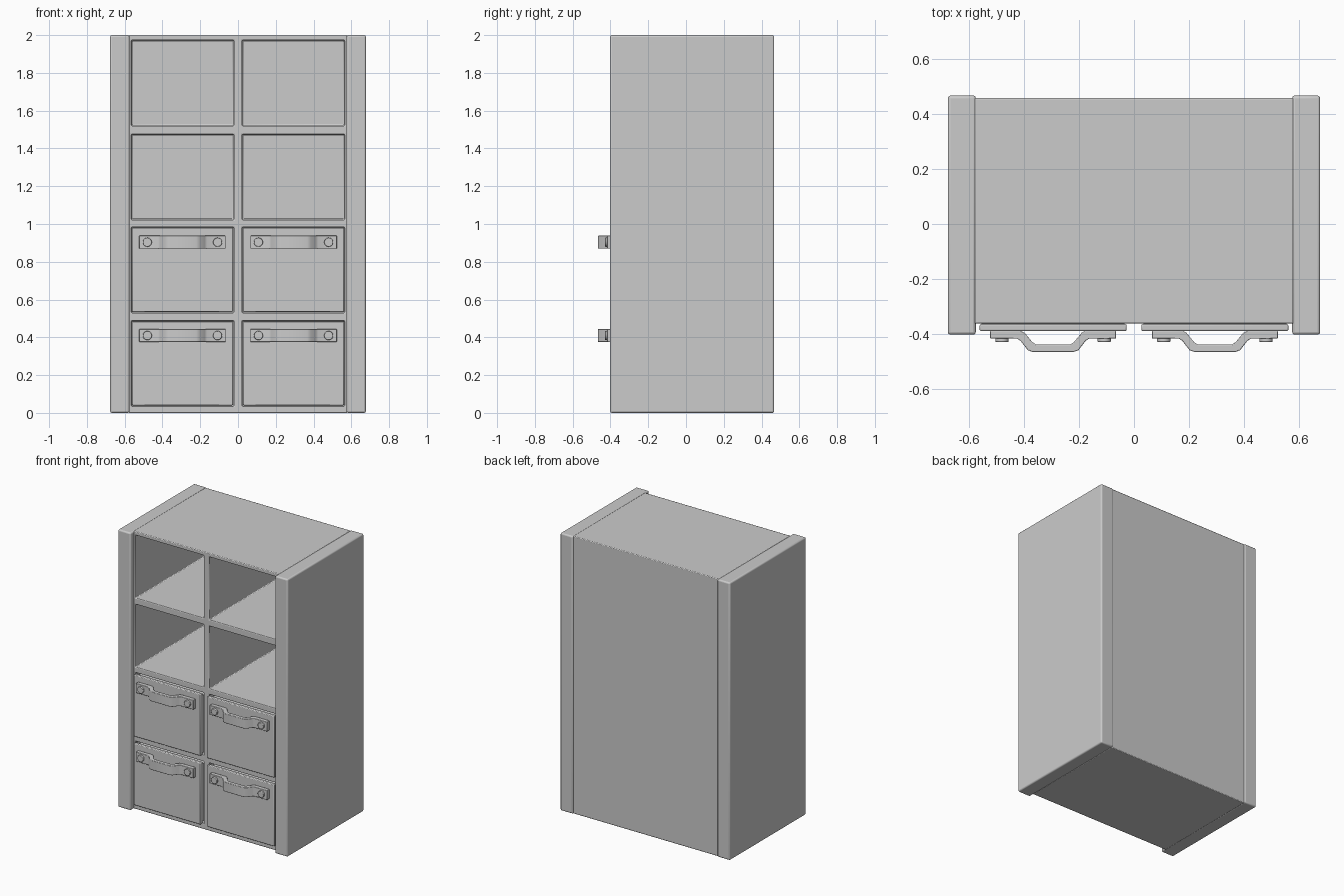
import bpy, bmesh, math
from mathutils import Vector

cube = bpy.data.objects.get("Cube")
if cube:
    bpy.data.objects.remove(cube, do_unlink=True)

gray = bpy.data.materials.new("plain_gray")
gray.use_nodes = True
COLOR = (0.6, 0.6, 0.6, 1)
gray.diffuse_color = COLOR
gray.node_tree.nodes["Principled BSDF"].inputs["Base Color"].default_value = COLOR


def finish(bm, name, bevel=0.0, segments=2):
    """Turn a bmesh into a shaded object with rounded edges."""
    bmesh.ops.recalc_face_normals(bm, faces=bm.faces)
    mesh = bpy.data.meshes.new(name)
    bm.to_mesh(mesh)
    bm.free()
    mesh.materials.append(gray)
    obj = bpy.data.objects.new(name, mesh)
    bpy.context.collection.objects.link(obj)
    if bevel:
        mod = obj.modifiers.new("rounded_edges", 'BEVEL')
        mod.width = bevel
        mod.segments = segments
        mod.limit_method = 'ANGLE'
        mod.angle_limit = math.radians(35)
    bpy.ops.object.select_all(action='DESELECT')
    obj.select_set(True)
    bpy.context.view_layer.objects.active = obj
    bpy.ops.object.shade_smooth_by_angle(angle=math.radians(35))
    return obj


def box(name, low, high, bevel=0.0, segments=2):
    low, high = Vector(low), Vector(high)
    bm = bmesh.new()
    bmesh.ops.create_cube(bm, size=1)
    for v in bm.verts:
        v.co = (low + high) / 2 + v.co * (high - low)
    return finish(bm, name, bevel, segments)


def prism(bm, outline, z0, z1):
    """Extrude an (x, y) outline upwards."""
    face = bm.faces.new([bm.verts.new((x, y, z0)) for x, y in outline])
    result = bmesh.ops.extrude_face_region(bm, geom=[face])
    for v in result["geom"]:
        if isinstance(v, bmesh.types.BMVert):
            v.co.z = z1


# Layout of the compartments
FRONT, BACK = -0.362, 0.458
XS = [-0.58, -0.565, -0.022, 0.022, 0.565, 0.58]
ZS = [0, 0.035, 0.488, 0.53, 0.983, 1.022, 1.475, 1.52, 1.973, 2]

# Cabinet body: framed front, openings pushed inwards, closed back
bm = bmesh.new()
grid = [[bm.verts.new((x, FRONT, z)) for x in XS] for z in ZS]
openings = []
for r in range(len(ZS) - 1):
    for c in range(len(XS) - 1):
        face = bm.faces.new((grid[r][c], grid[r][c + 1],
                             grid[r + 1][c + 1], grid[r + 1][c]))
        if r % 2 and c % 2:
            openings.append(face)
rim = [e for e in bm.edges if e.is_boundary]
shell = bmesh.ops.extrude_edge_only(bm, edges=rim)["geom"]
for v in shell:
    if isinstance(v, bmesh.types.BMVert):
        v.co.y = BACK
bmesh.ops.holes_fill(bm, edges=[e for e in bm.edges if e.is_boundary])
for face in openings:
    inner = bmesh.ops.extrude_discrete_faces(bm, faces=[face])["faces"][0]
    centre = inner.calc_center_median()
    for v in inner.verts:
        v.co = centre + (v.co - centre) * 0.985
        v.co.y = BACK - 0.035
finish(bm, "cabinet_body", 0.005)

# Thick side panels
for side, s in (("left", 1), ("right", -1)):
    x0, x1 = sorted((0.575 * s, 0.677 * s))
    box(side + "_side_panel", (x0, -0.402, 0), (x1, 0.467, 2), 0.01, 3)

# Handle profile, half of it, mirrored about its centre
HALF = [(0.229, -0.388), (0.118, -0.388), (0.104, -0.395), (0.075, -0.430), (0.062, -0.438)]
OUTER = [(0.072, -0.466), (0.092, -0.459), (0.118, -0.425), (0.130, -0.417), (0.229, -0.417)]


def handle(name, cx, z0, z1):
    right = HALF[::-1]
    outline = [(-x, y) for x, y in HALF] + right
    outline += OUTER[::-1] + [(-x, y) for x, y in OUTER]
    bm = bmesh.new()
    prism(bm, [(cx + x, y) for x, y in outline], z0, z1)
    finish(bm, name, 0.003)
    # Bolts at both ends
    for side, s in (("left", 1), ("right", -1)):
        bm = bmesh.new()
        bmesh.ops.create_cone(bm, cap_ends=True, segments=24,
                              radius1=0.024, radius2=0.024, depth=0.02)
        for v in bm.verts:
            x, y, z = v.co
            v.co = (cx + s * 0.186 + x, -0.419 + z, (z0 + z1) / 2 + y)
        finish(bm, f"{name}_{side}_bolt", 0.003)


# Drawers in the two lower rows
for row, (z0, z1) in (("lower", (0.040, 0.485)), ("upper", (0.535, 0.979))):
    for side, s in (("left", 1), ("right", -1)):
        cx = 0.294 * s
        name = f"{row}_{side}_drawer"
        box(name + "_front", (cx - 0.267, -0.389, z0), (cx + 0.267, -0.364, z1), 0.005)
        box(name + "_tray", (cx - 0.26, -0.37, z0 + 0.01),
            (cx + 0.26, 0.40, z1 - 0.02))
        handle(name + "_handle", cx, z1 - 0.11, z1 - 0.041)
